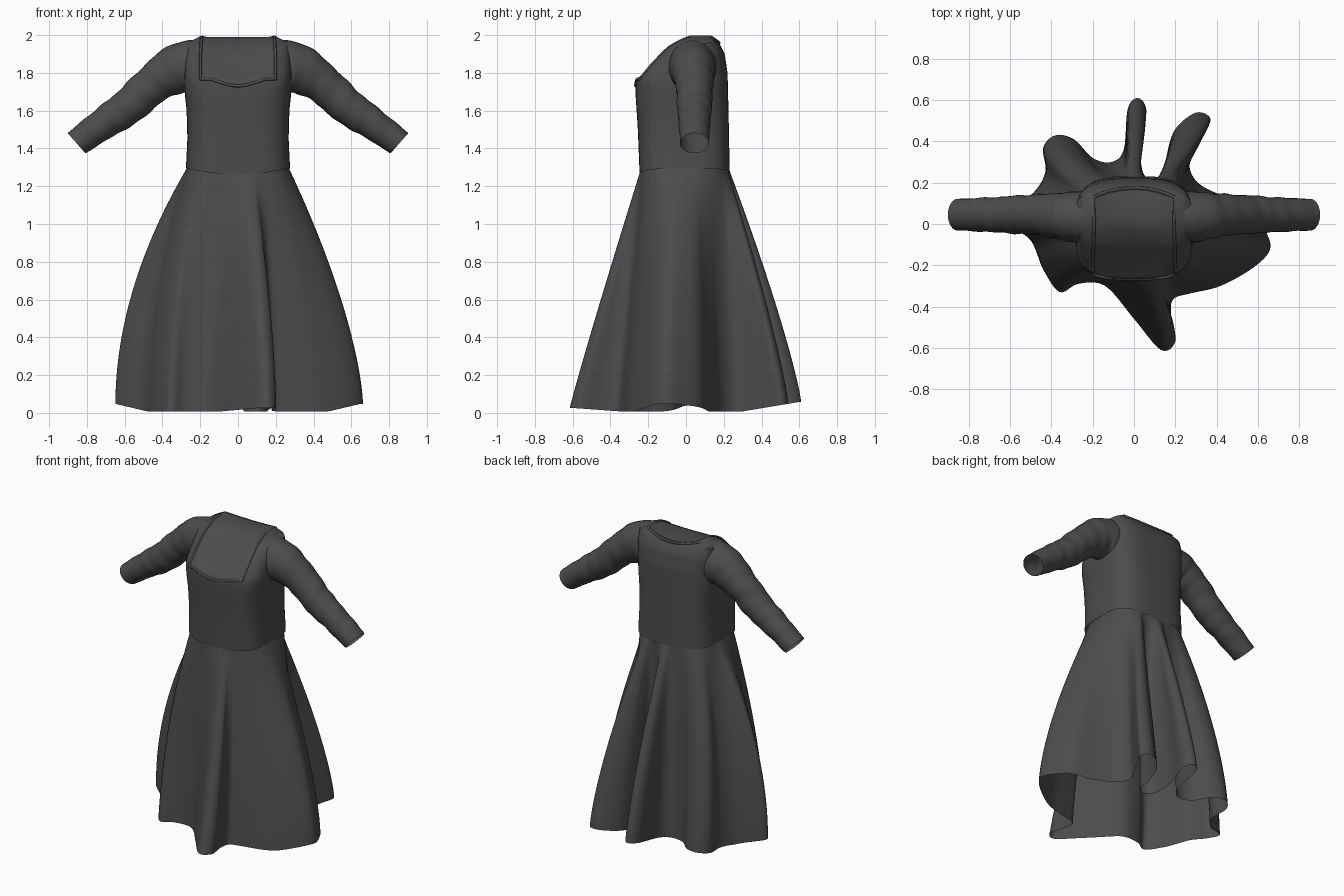
import bpy, bmesh, math
from mathutils import Vector

if "Cube" in bpy.data.objects:
    bpy.data.objects.remove(bpy.data.objects["Cube"])

cloth = bpy.data.materials.new("charcoal_cloth")
cloth.diffuse_color = (0.072, 0.072, 0.072, 1)
cloth.use_nodes = True
cloth.node_tree.nodes["Principled BSDF"].inputs["Base Color"].default_value = cloth.diffuse_color


def make(name, verts, faces, angle=50):
    me = bpy.data.meshes.new(name)
    me.from_pydata([tuple(v) for v in verts], [], faces)
    bm = bmesh.new()
    bm.from_mesh(me)
    loose = [v for v in bm.verts if not v.link_faces]
    bmesh.ops.delete(bm, geom=loose, context='VERTS')
    bmesh.ops.remove_doubles(bm, verts=bm.verts, dist=0.0005)
    bmesh.ops.recalc_face_normals(bm, faces=bm.faces)
    bm.to_mesh(me)
    bm.free()
    me.materials.append(cloth)
    ob = bpy.data.objects.new(name, me)
    bpy.context.collection.objects.link(ob)
    bpy.ops.object.select_all(action='DESELECT')
    ob.select_set(True)
    bpy.context.view_layer.objects.active = ob
    bpy.ops.object.shade_smooth_by_angle(angle=math.radians(angle))
    return ob


def ring_faces(n, rows):
    return [(r * n + i, r * n + (i + 1) % n, (r + 1) * n + (i + 1) % n, (r + 1) * n + i)
            for r in range(rows) for i in range(n)]


def lerp(table, z):
    """Linear lookup in a list of (key, value)."""
    if z <= table[0][0]:
        return table[0][1]
    for (a, u), (b, v) in zip(table, table[1:]):
        if z <= b:
            return u + (v - u) * (z - a) / (b - a)
    return table[-1][1]


def clamp(v):
    return max(0.0, min(1.0, v))


def spline(pts, steps, closed):
    """Catmull-Rom samples through points of any dimension."""
    n = len(pts)
    get = (lambda i: pts[i % n]) if closed else (lambda i: pts[max(0, min(n - 1, i))])
    out = []
    for i in range(n if closed else n - 1):
        p0, p1, p2, p3 = (get(i + k) for k in (-1, 0, 1, 2))
        for k in range(steps):
            t = k / steps
            out.append([0.5 * (2 * b + (c - a) * t + (2 * a - 5 * b + 4 * c - d) * t * t
                               + (3 * b - a - 3 * c + d) * t ** 3)
                        for a, b, c, d in zip(p0, p1, p2, p3)])
    if not closed:
        out.append(list(pts[-1]))
    return out


# ---- bodice: lofted rounded-box torso, open neckline ----
FRONT = [(1.25, -.245), (1.5, -.255), (1.7, -.268), (1.77, -.265), (1.84, -.205),
         (1.9, -.145), (1.94, -.1), (1.985, -.01), (2.0, .06)]
BACK = [(1.25, .232), (1.6, .225), (1.8, .22), (1.9, .205), (1.96, .175), (2.0, .125)]
WIDTH = [(1.25, .278), (1.45, .268), (1.6, .272), (1.72, .285), (1.9, .283), (2.0, .275)]
NECK = 0.7


def torso(s, front, z):
    yf, yb, w = lerp(FRONT, z), lerp(BACK, z), lerp(WIDTH, z)
    k = max(0.0, 1 - abs(s) ** 3.5) ** (1 / 3.5)
    return Vector((w * s, (yf + yb) / 2 + (yb - yf) / 2 * (-k if front else k), z))


def hem_z(s, front):
    return 1.295 - (.04 if front else .025) * (1 - abs(s)) ** .8


def neck_z(s, front):
    return 1.73 + .037 * min(1, abs(s) / .5) ** 1.5 if front else 1.767


def top_z(s, front):
    if abs(s) < NECK:
        return 1.998 - (0 if front else .03 * (1 - (s / NECK) ** 2))
    return 1.998 - .045 * clamp((abs(s) - NECK) / (1 - NECK))


half = [-1, -.99, -.965, -.92, -.86, -.78] + [-NECK + 2 * NECK * i / 20 for i in range(21)] \
    + [.78, .86, .92, .965, .99]
cols = [(s, True) for s in half] + [(-s, False) for s in half]
N, LOW, HIGH = len(cols), 12, 12
verts = []
for r in range(LOW + HIGH + 1):
    for s, f in cols:
        a, b, c = hem_z(s, f), neck_z(s, f), top_z(s, f)
        z = a + (b - a) * r / LOW if r <= LOW else b + (c - b) * (r - LOW) / HIGH
        verts.append(torso(s, f, z))
faces = []
for q in ring_faces(N, LOW + HIGH):
    r, i = divmod(q[0], N)
    mid = (cols[i][0] + cols[(i + 1) % N][0]) / 2
    if not (r >= LOW and cols[i][1] and abs(mid) < NECK):
        faces.append(q)
# close the shoulder straps between front and back top edges
top = (LOW + HIGH) * N
H = len(half)
for i in range(H - 1):
    if abs((half[i] + half[i + 1]) / 2) > NECK:
        faces.append((top + i, top + i + 1, top + (2 * H - 1 - i), top + (2 * H - i) % (2 * H)))
make("bodice", verts, [f for f in faces if len(set(f)) == 4])


def cord(name, pts, r):
    """Thin round trim along a closed path."""
    cu = bpy.data.curves.new(name, 'CURVE')
    cu.dimensions = '3D'
    cu.bevel_depth, cu.bevel_resolution = r, 1
    sp = cu.splines.new('POLY')
    sp.points.add(len(pts) - 1)
    for p, q in zip(sp.points, pts):
        p.co = (*q, 1)
    sp.use_cyclic_u = True
    cu.materials.append(cloth)
    bpy.context.collection.objects.link(bpy.data.objects.new(name, cu))


# ---- neckline trim around the square opening ----
ss = [-NECK + 2 * NECK * i / 20 for i in range(21)]
zs = [1.767 + (1.99 - 1.767) * i / 12 for i in range(1, 13)]
loop = [torso(s, True, neck_z(s, True)) for s in ss]
loop += [torso(NECK, True, z) for z in zs]
loop += [torso(-s, False, top_z(-s, False) - .008) for s in ss]
loop += [torso(-NECK, True, z) for z in reversed(zs)]
cord("neckline_trim", loop, .008)

# ---- inner yoke: softly dished cloth behind the neckline ----
RINGS = 14
verts = []
for r in range(RINGS + 1):
    v = r / RINGS
    for s in ss:
        z0 = neck_z(s, True)
        p = torso(s, True, z0 + (1.99 - z0) * v)
        verts.append(p - Vector((0, 0, .03 * 4 * v * (1 - v) * (1 - (s / NECK) ** 2))))
verts += [torso(s, False, top_z(s, False)) for s in ss]
L = len(ss)
make("inner_yoke", verts, [q for q in ring_faces(L, RINGS + 1) if q[0] % L < L - 1], 70)

# ---- skirt: waist ring flowing into a deeply folded hem ----
HEM = [(.66, -.12), (.63, -.02), (.56, .08), (.42, .14), (.31, .2), (.27, .29), (.33, .42),
       (.37, .51), (.3, .54), (.2, .46), (.16, .34), (.15, .24), (.1, .2), (.04, .25),
       (.03, .4), (.06, .55), (.02, .61), (-.03, .56), (-.05, .36), (-.11, .3), (-.2, .32),
       (-.29, .41), (-.38, .43), (-.44, .37), (-.43, .25), (-.5, .14), (-.645, .06),
       (-.6, -.01), (-.5, -.08), (-.44, -.22), (-.36, -.33), (-.27, -.29), (-.14, -.3),
       (0, -.46), (.13, -.61), (.2, -.57), (.18, -.45), (.19, -.365), (.28, -.335),
       (.42, -.3), (.58, -.21)]
hem = spline(HEM, 6, True)
M = len(hem)
ang = [math.atan2(y, x) for x, y in hem]
for i in range(1, M):  # unwrap
    while ang[i] < ang[i - 1] - math.pi:
        ang[i] += 2 * math.pi


def wrapped(i):
    return ang[i % M] + 2 * math.pi * (i // M)


W = 14
waist = []
for i in range(M):
    a = sum(wrapped(i + k) for k in range(-W, W + 1)) / (2 * W + 1)
    c, s = math.cos(a), math.sin(a)
    r = (abs(c / .268) ** 3.2 + abs(s / .23) ** 3.2) ** (-1 / 3.2)
    waist.append((r * c, r * s - .006))
ROWS = 24
verts = []
for r in range(ROWS + 1):
    t = r / ROWS
    for (wx, wy), (hx, hy) in zip(waist, hem):
        fx = 1 - (1 - t) ** (1.72 - .22 * max(-1, min(1, hx / .4)))
        fy = 1 - (1 - t) ** (1.2 if hy > 0 else 1.05)
        zh = .008 + .04 * clamp((abs(hx) - .48) / .17) + .05 * clamp((hy - .3) / .3) \
            + .018 * clamp((-hy - .35) / .25)
        verts.append((wx + (hx - wx) * fx, wy + (hy - wy) * fy, 1.3 + (zh - 1.3) * t))
make("skirt", verts, ring_faces(M, ROWS), 70)

# ---- sleeves: tapered, lightly wrinkled tubes ----
# x, y, z, radius in the slope plane, radius in y
ARM = [(.22, .035, 1.83, .148, .13), (.32, .035, 1.82, .132, .12), (.45, .045, 1.74, .104, .1),
       (.58, .045, 1.622, .096, .092), (.71, .045, 1.533, .084, .083), (.855, .045, 1.428, .071, .077)]
path = spline(ARM, 10, False)
SIDES = 24
for side, name in ((-1, "left_sleeve"), (1, "right_sleeve")):
    verts = []
    for k, (x, y, z, rz, ry) in enumerate(path):
        a, b = path[max(0, k - 1)], path[min(len(path) - 1, k + 1)]
        tan = Vector((b[0] - a[0], 0, b[2] - a[2])).normalized()
        if k == len(path) - 1:
            tan = Vector((.75, 0, -.66)).normalized()
        nor = Vector((-tan.z, 0, tan.x))
        fade = min(1, k / 15) * min(1, (len(path) - 1 - k) / 6)
        for i in range(SIDES):
            q = 2 * math.pi * i / SIDES
            w = 1 + fade * (.02 * math.sin(k * .95 + 2 * math.sin(q + side) + side)
                            + .015 * math.sin(k * .57 + 2 * q))
            p = Vector((x, y + ry * w * math.sin(q), z)) + nor * rz * w * math.cos(q)
            verts.append((p.x * side, p.y, p.z))
    make(name, verts, ring_faces(SIDES, len(path) - 1), 60)
